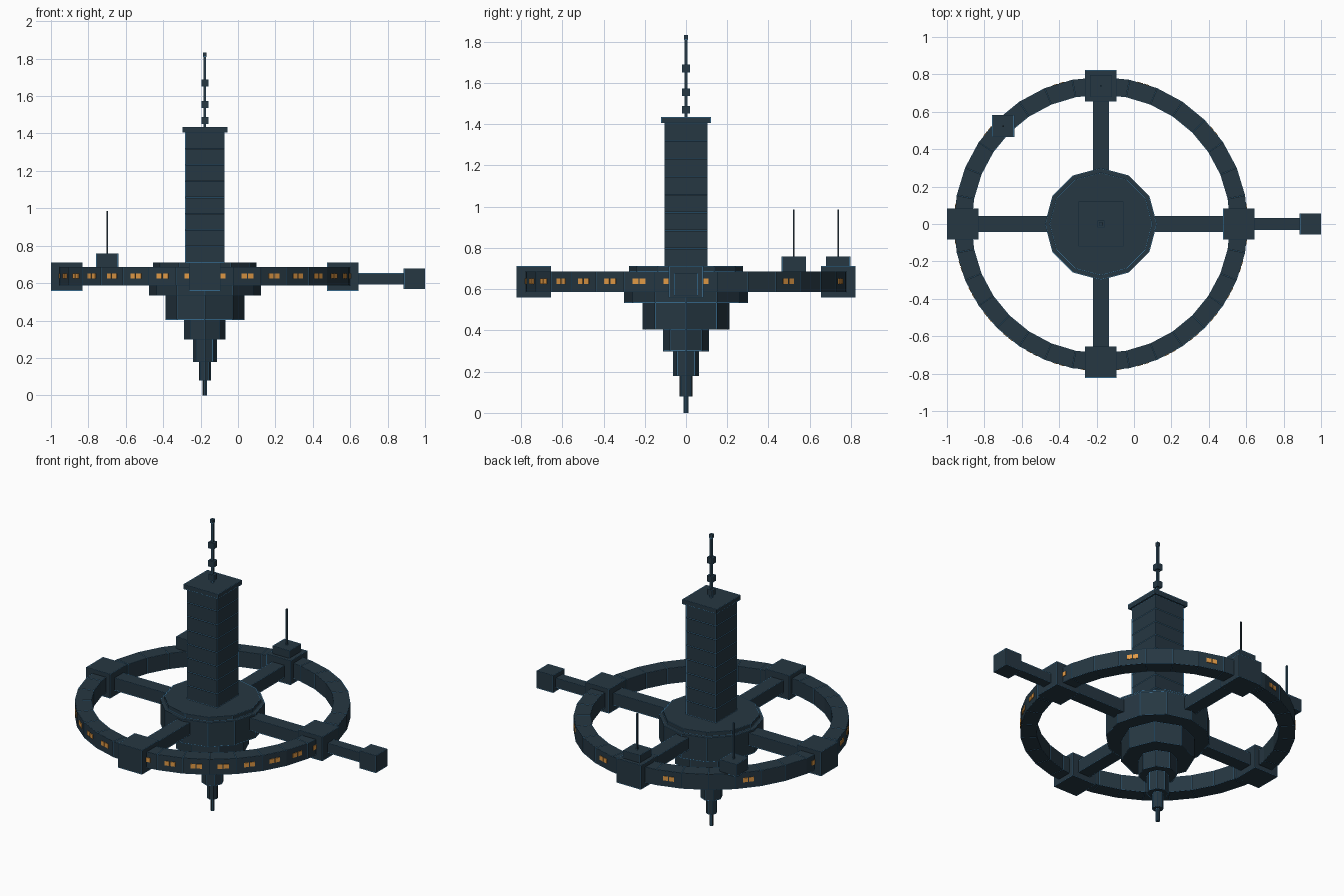
import bpy, bmesh, math
from mathutils import Matrix, Vector

if "Cube" in bpy.data.objects:
    bpy.data.objects.remove(bpy.data.objects["Cube"])

CX = -0.177          # station axis
SEG = 32             # ring segments
R_OUT, R_IN, R_MID = 0.785, 0.692, 0.738
Z0, Z1 = 0.588, 0.684


def material(name, rgb):
    m = bpy.data.materials.new(name)
    m.diffuse_color = (*rgb, 1)
    m.use_nodes = True
    m.node_tree.nodes["Principled BSDF"].inputs["Base Color"].default_value = m.diffuse_color
    return m


HULL = material("dark_slate_hull", (0.019, 0.038, 0.054))
TRIM = material("blue_edge_trim", (0.08, 0.30, 0.55))
GLOW = material("amber_window", (0.75, 0.32, 0.06))


def add(name, bm, mat=HULL, trim=0.004):
    """Make an object, plus thin bars along its edges."""
    bmesh.ops.recalc_face_normals(bm, faces=bm.faces)
    me = bpy.data.meshes.new(name)
    bm.to_mesh(me)
    bm.free()
    me.materials.append(mat)
    ob = bpy.data.objects.new(name, me)
    bpy.context.collection.objects.link(ob)
    if trim:
        tm = me.copy()
        tm.materials.clear()
        tm.materials.append(TRIM)
        t = bpy.data.objects.new(name + "_trim", tm)
        bpy.context.collection.objects.link(t)
        w = t.modifiers.new("edge_bars", 'WIREFRAME')
        w.thickness = trim
        w.offset = 0
        w.use_even_offset = True
        w.use_relative_offset = False
        w.use_replace = True
    return ob


def cube_into(bm, center, size, rot=0.0):
    mat = (Matrix.Translation(center) @ Matrix.Rotation(rot, 4, 'Z')
           @ Matrix.Diagonal((*size, 1)))
    bmesh.ops.create_cube(bm, size=1, matrix=mat)


def box(name, x, y, z0, z1, sx, sy, trim=0.004):
    bm = bmesh.new()
    cube_into(bm, (x, y, (z0 + z1) / 2), (sx, sy, z1 - z0))
    return add(name, bm, trim=trim)


def prism(name, sides, r, z0, z1, trim=0.004):
    bm = bmesh.new()
    bmesh.ops.create_cone(bm, cap_ends=True, segments=sides, radius1=r, radius2=r,
                          depth=z1 - z0,
                          matrix=Matrix.Translation((CX, 0, (z0 + z1) / 2)))
    # put a corner on the +x axis
    v = max(bm.verts, key=lambda p: p.co.x).co
    turn = -math.atan2(v.y, v.x - CX)
    bmesh.ops.rotate(bm, verts=bm.verts, cent=(CX, 0, 0),
                     matrix=Matrix.Rotation(turn, 3, 'Z'))
    return add(name, bm, trim=trim)


# Habitat ring
bm = bmesh.new()
loops = []
for i in range(SEG):
    a = 2 * math.pi * i / SEG
    loops.append([bm.verts.new((CX + r * math.cos(a), r * math.sin(a), z))
                  for r, z in ((R_OUT, Z0), (R_OUT, Z1), (R_IN, Z1), (R_IN, Z0))])
for i in range(SEG):
    p, q = loops[i], loops[(i + 1) % SEG]
    for k in range(4):
        n = (k + 1) % 4
        bm.faces.new((p[k], q[k], q[n], p[n]))
add("habitat_ring", bm, trim=0.003)

# Ring windows: a pair per segment in front, every third segment behind
bm = bmesh.new()
apothem = R_OUT * math.cos(math.pi / SEG)
for i in range(SEG):
    if i < SEG // 2 and i % 3:
        continue
    a = 2 * math.pi * (i + 0.5) / SEG
    out = Vector((math.cos(a), math.sin(a), 0))
    side = Vector((-out.y, out.x, 0))
    for s in (-1, 1):
        c = Vector((CX, 0, 0.638)) + out * (apothem + 0.001) + side * s * 0.018
        cube_into(bm, c, (0.006, 0.029, 0.027), a)
add("ring_windows", bm, GLOW, trim=0)

# Spokes and docking blocks on the four axes
for label, dx, dy in (("right", 1, 0), ("back", 0, 1), ("left", -1, 0), ("front", 0, -1)):
    r = 0.47
    length = 0.42
    box(label + "_spoke", CX + dx * r, dy * r, 0.595, 0.672,
        length if dx else 0.084, length if dy else 0.084)
    box(label + "_block", CX + dx * R_MID, dy * R_MID, 0.56, 0.71, 0.166, 0.166)

# Outrigger boom and end pod
box("outrigger_boom", 0.77, 0, 0.593, 0.652, 0.26, 0.062)
box("outrigger_pod", 0.943, 0, 0.57, 0.677, 0.112, 0.112)

# Antenna housings with thin rods
for label, x, y, z in (("side", -0.699, 0.523, 0.68), ("back", CX, R_MID, 0.705)):
    box(label + "_antenna_base", x, y, z, 0.757, 0.116, 0.116)
    box(label + "_antenna_rod", x, y, 0.757, 0.985, 0.008, 0.008, trim=0.001)

# Hub discs and the stepped keel below
prism("hub_disc", 12, 0.298, 0.535, 0.685)
prism("hub_cap", 12, 0.275, 0.685, 0.71)
for i, (r, z0, z1) in enumerate(((0.21, 0.405, 0.535), (0.109, 0.30, 0.405),
                                 (0.062, 0.18, 0.30), (0.031, 0.08, 0.18),
                                 (0.011, 0.0, 0.08))):
    prism(f"keel_tier_{i + 1}", 8, r, z0, z1, trim=0.004 if i < 3 else 0.003)

# Tower in eight storeys with a roof slab
bm = bmesh.new()
FLOORS, T0, T1, H = 8, 0.71, 1.406, 0.104
rows = [[bm.verts.new((CX + sx * H, sy * H, T0 + (T1 - T0) * i / FLOORS))
         for sx, sy in ((-1, -1), (1, -1), (1, 1), (-1, 1))] for i in range(FLOORS + 1)]
for lo, hi in zip(rows, rows[1:]):
    for k in range(4):
        n = (k + 1) % 4
        bm.faces.new((lo[k], lo[n], hi[n], hi[k]))
bm.faces.new(rows[0])
bm.faces.new(rows[-1])
add("tower", bm)
box("tower_roof", CX, 0, 1.406, 1.433, 0.238, 0.238)

# Mast with relay boxes and tip
box("mast", CX, 0, 1.433, 1.815, 0.012, 0.012, trim=0.003)
for i, z in enumerate((1.47, 1.555, 1.67)):
    box(f"mast_relay_{i + 1}", CX, 0, z - 0.018, z + 0.018, 0.036, 0.036, trim=0.003)
box("mast_tip", CX, 0, 1.81, 1.832, 0.018, 0.018, trim=0.003)
